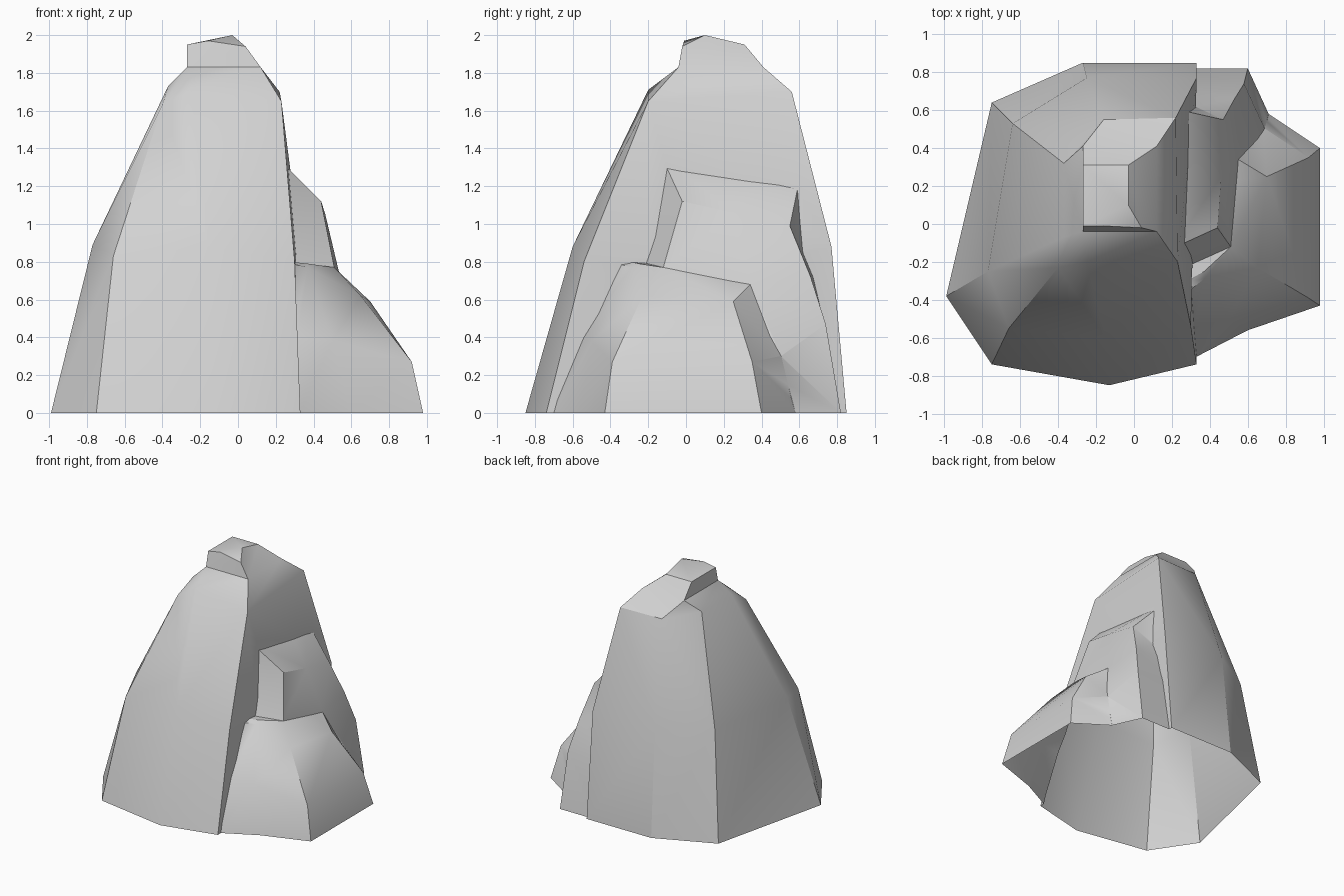
import bpy
import bmesh
import math

cube = bpy.data.objects.get("Cube")
if cube:
    bpy.data.objects.remove(cube, do_unlink=True)

stone = bpy.data.materials.new("pale_grey_stone")
stone.use_nodes = True
stone_colour = (0.65, 0.65, 0.65, 1)
stone.diffuse_color = stone_colour
stone.node_tree.nodes["Principled BSDF"].inputs["Base Color"].default_value = stone_colour


def loft_ridges(name, ridges, peak=None):
    """Skin a closed rock between ridge lines, each running from ground to top."""
    bm = bmesh.new()
    columns = [[bm.verts.new(point) for point in ridge] for ridge in ridges]
    for left, right in zip(columns, columns[1:] + columns[:1]):
        for level in range(len(left) - 1):
            bm.faces.new((left[level], right[level], right[level + 1], left[level + 1]))
    bm.faces.new([column[0] for column in reversed(columns)])
    crown = [column[-1] for column in columns]
    if peak:
        tip = bm.verts.new(peak)
        for start, end in zip(crown, crown[1:] + crown[:1]):
            bm.faces.new((start, end, tip))
    else:
        bm.faces.new(crown)
    bmesh.ops.remove_doubles(bm, verts=bm.verts, dist=0.001)
    bmesh.ops.triangulate(bm, faces=bm.faces)
    bmesh.ops.recalc_face_normals(bm, faces=bm.faces)
    mesh = bpy.data.meshes.new(name)
    bm.to_mesh(mesh)
    bm.free()
    mesh.materials.append(stone)
    rock = bpy.data.objects.new(name, mesh)
    bpy.context.collection.objects.link(rock)
    return rock


# Main peak: ridges counter-clockwise from the front corner, meeting in a narrow neck
neck_front_right = (-.27, -.04, 1.83)
neck_back_right = (-.27, .41, 1.83)
crown_front_right = (-.27, -.01, 1.95)
crown_back_right = (-.27, .31, 1.95)
main_peak = loft_ridges("main_peak", [
    [(-.75, -.74, 0), (-.66, -.55, .83), (-.4, -.23, 1.63), neck_front_right, crown_front_right],
    [(-.13, -.85, 0), (-.15, -.6, .88), (-.25, -.2, 1.71), neck_front_right, (-.16, -.01, 1.97)],
    [(.33, -.74, 0), (.3, -.54, .8), (.23, -.2, 1.65), (.12, -.04, 1.83), (.04, -.02, 1.94)],
    [(.33, .85, 0), (.33, .77, .88), (.22, .56, 1.7), (.12, .41, 1.83), (-.03, .31, 1.95)],
    [(-.27, .85, 0), (-.25, .77, .88), (-.16, .55, 1.7), neck_back_right, crown_back_right],
    [(-.75, .64, 0), (-.64, .53, .89), (-.37, .32, 1.73), neck_back_right, crown_back_right],
    [(-.99, -.38, 0), (-.77, -.25, .89), (-.37, -.07, 1.73), neck_front_right, crown_front_right],
], peak=(-.03, .1, 2))

# Tall slab leaning on the left flank
side_slab = loft_ridges("side_slab", [
    [(.2, -.27, 0), (.2, -.27, .4), (.2, -.26, .8), (.2, -.13, 1.36)],
    [(.6, -.15, 0), (.57, -.15, .4), (.51, -.12, .77), (.44, -.02, 1.12)],
    [(.71, .58, 0), (.69, .5, .3), (.55, .34, .68), (.46, .25, 1.06)],
    [(.6, .82, 0), (.58, .74, .47), (.53, .66, .72), (.47, .55, .99)],
    [(.2, .82, 0), (.2, .74, .47), (.2, .68, .72), (.2, .61, 1.28)],
])

# Low buttress spreading out from the slab
low_buttress = loft_ridges("low_buttress", [
    [(.29, -.72, 0), (.28, -.55, .4), (.28, -.36, .79), (.28, -.3, .8)],
    [(.6, -.56, 0), (.5, -.5, .38), (.37, -.29, .77), (.37, -.25, .79)],
    [(.98, -.43, 0), (.92, -.39, .27), (.65, -.23, .62), (.51, -.12, .77)],
    [(.98, .4, 0), (.92, .35, .27), (.7, .25, .59), (.54, .23, .7)],
    [(.62, .64, 0), (.62, .55, .31), (.5, .37, .71), (.49, .36, .72)],
    [(.25, .5, 0), (.25, .45, .3), (.25, .32, .75), (.25, .3, .76)],
])

# Fuse the three masses into one shell
for part in (side_slab, low_buttress):
    union = main_peak.modifiers.new("fuse_" + part.name, "BOOLEAN")
    union.operation = "UNION"
    union.solver = "EXACT"
    union.object = part
bpy.context.view_layer.update()
evaluated = main_peak.evaluated_get(bpy.context.evaluated_depsgraph_get())
shell = bpy.data.meshes.new_from_object(evaluated)
main_peak.modifiers.clear()
main_peak.data = shell
for part in (side_slab, low_buttress):
    bpy.data.objects.remove(part, do_unlink=True)
main_peak.name = "rock"

# Leave the underside open
bm = bmesh.new()
bm.from_mesh(shell)
underside = [f for f in bm.faces if all(v.co.z < 0.001 for v in f.verts)]
bmesh.ops.delete(bm, geom=underside, context="FACES")
bm.to_mesh(shell)
bm.free()

# Soft faces with crisp ridges
bpy.ops.object.select_all(action="DESELECT")
main_peak.select_set(True)
bpy.context.view_layer.objects.active = main_peak
bpy.ops.object.shade_smooth_by_angle(angle=math.radians(30))
